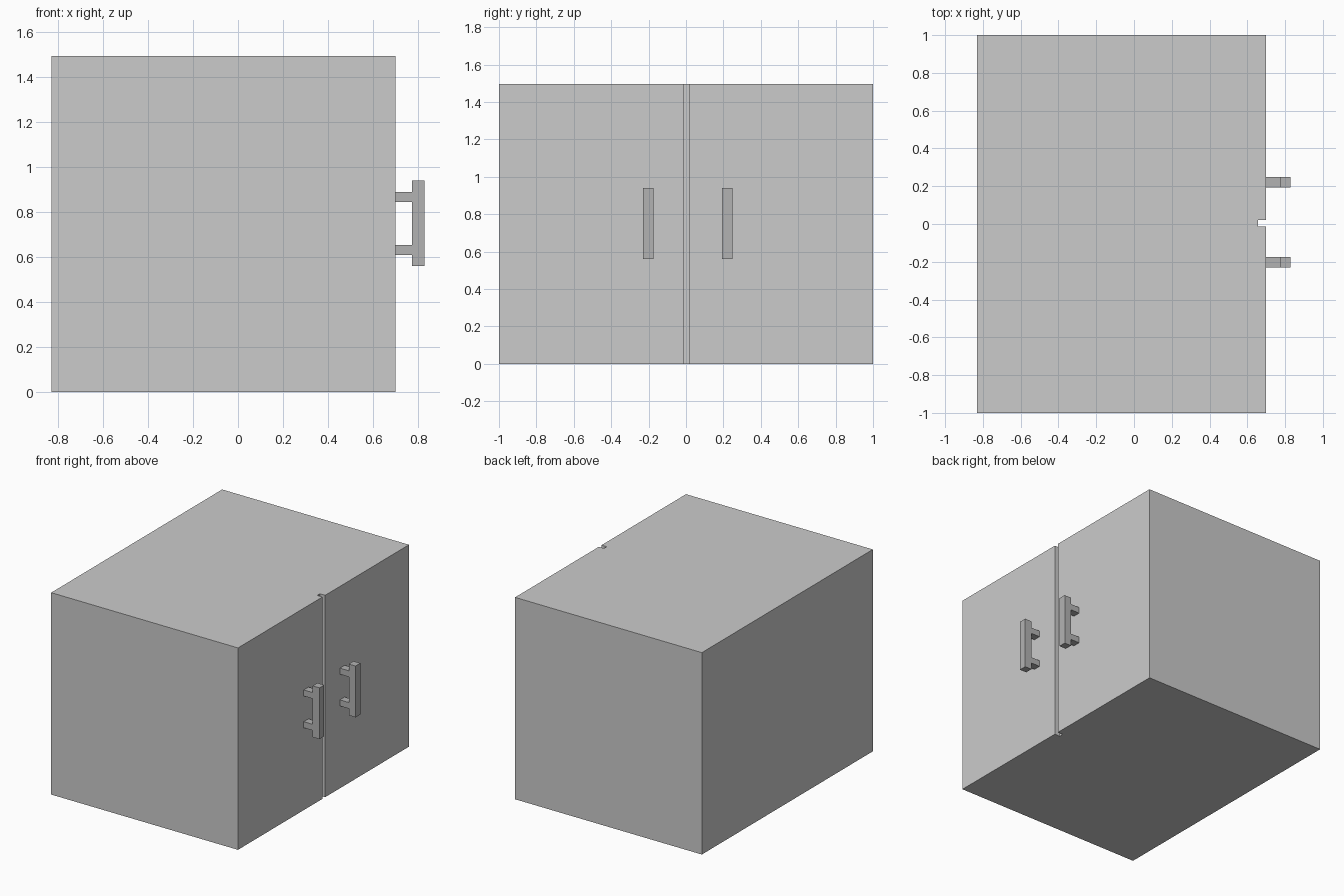
import bpy, bmesh

if "Cube" in bpy.data.objects:
    bpy.data.objects.remove(bpy.data.objects["Cube"])

BACK, FRONT, HEIGHT = -0.83, 0.70, 1.495
SEAM_Y, SEAM_HALF, SEAM_X = 0.004, 0.016, 0.657


def prism(name, profile, axis, start, length):
    """Extrude a closed 2D profile along y (profile in x,z) or z (profile in x,y)."""
    bm = bmesh.new()
    if axis == "z":
        verts = [bm.verts.new((a, b, start)) for a, b in profile]
        move = (0, 0, length)
    else:
        verts = [bm.verts.new((a, start, b)) for a, b in profile]
        move = (0, length, 0)
    face = bm.faces.new(verts)
    grown = bmesh.ops.extrude_face_region(bm, geom=[face], use_keep_orig=True)
    top = [v for v in grown["geom"] if isinstance(v, bmesh.types.BMVert)]
    bmesh.ops.translate(bm, verts=top, vec=move)
    bmesh.ops.recalc_face_normals(bm, faces=bm.faces)
    mesh = bpy.data.meshes.new(name)
    bm.to_mesh(mesh)
    bm.free()
    obj = bpy.data.objects.new(name, mesh)
    bpy.context.collection.objects.link(obj)
    return obj


# Cabinet body, with the seam between the two doors cut into the front
y0, y1 = SEAM_Y - SEAM_HALF, SEAM_Y + SEAM_HALF
prism("cabinet_body", [
    (BACK, -1), (FRONT, -1), (FRONT, y0), (SEAM_X, y0),
    (SEAM_X, y1), (FRONT, y1), (FRONT, 1), (BACK, 1)], "z", 0, HEIGHT)

# Door handles: a vertical grip on two short posts, one per door
dark = bpy.data.materials.new("dark_grey")
dark.diffuse_color = (0.45, 0.45, 0.45, 1)
dark.use_nodes = True
dark.node_tree.nodes["Principled BSDF"].inputs["Base Color"].default_value = dark.diffuse_color
grip, tip = 0.773, 0.829
handle_profile = [
    (tip, 0.56), (tip, 0.94), (grip, 0.94),
    (grip, 0.89), (FRONT, 0.89), (FRONT, 0.845), (grip, 0.845),
    (grip, 0.655), (FRONT, 0.655), (FRONT, 0.61), (grip, 0.61),
    (grip, 0.56)]
for name, y in (("left_handle", -0.203), ("right_handle", 0.22)):
    handle = prism(name, handle_profile, "y", y - 0.028, 0.056)
    handle.data.materials.append(dark)
